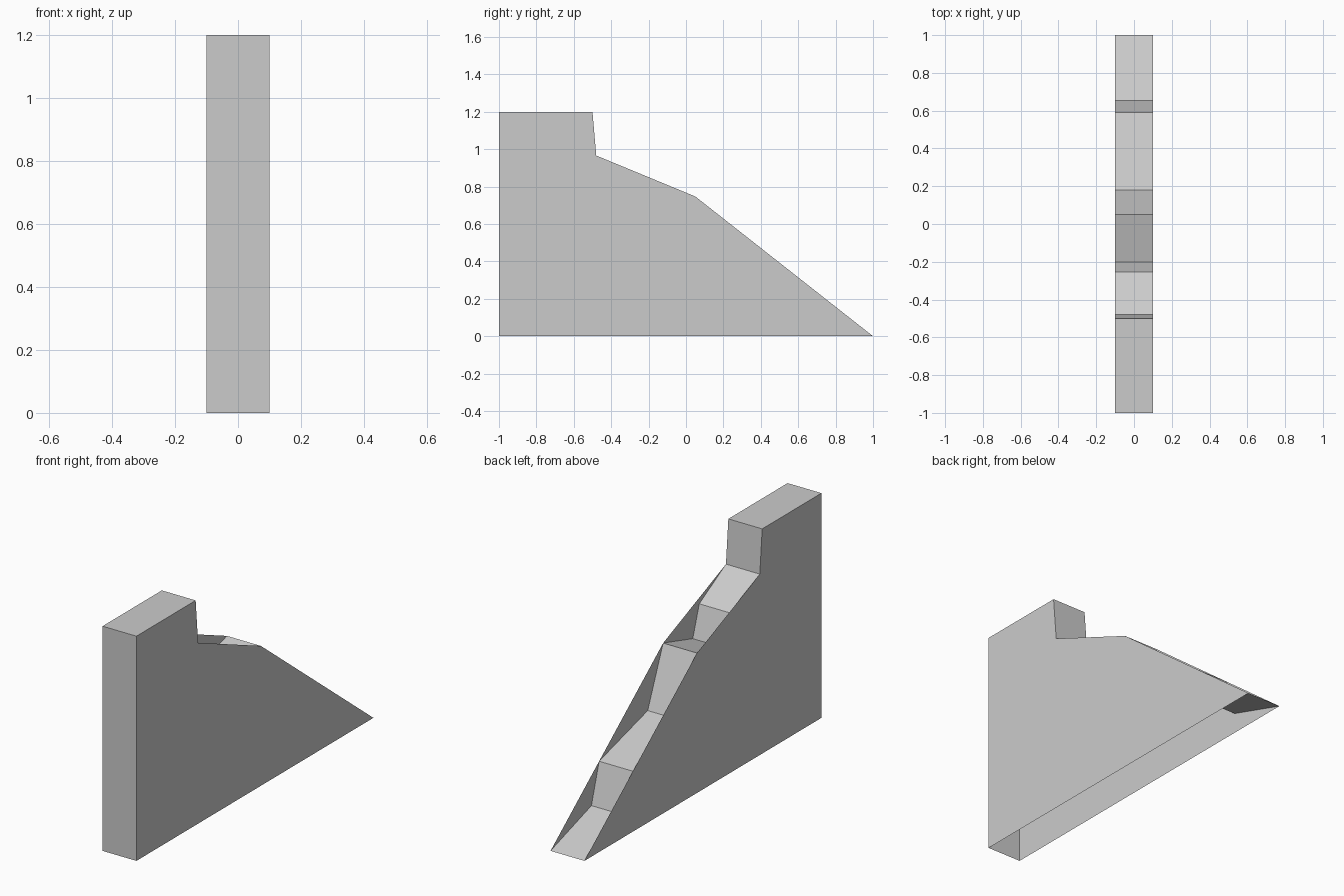
import bpy
import bmesh

cube = bpy.data.objects.get("Cube")
if cube:
    bpy.data.objects.remove(cube, do_unlink=True)

HALF = 0.1  # half thickness of the wall

stone = bpy.data.materials.new("stone_grey")
stone.use_nodes = True
colour = (0.6, 0.6, 0.6, 1)
stone.diffuse_color = colour
stone.node_tree.nodes["Principled BSDF"].inputs["Base Color"].default_value = colour


def add_object(name, bm):
    mesh = bpy.data.meshes.new(name)
    bm.to_mesh(mesh)
    bm.free()
    mesh.materials.append(stone)
    obj = bpy.data.objects.new(name, mesh)
    bpy.context.collection.objects.link(obj)


def strip(name, path):
    """Sweep a (y, z) path across the wall thickness."""
    bm = bmesh.new()
    rows = [[bm.verts.new((x, y, z)) for x in (-HALF, HALF)] for y, z in path]
    for (a, b), (c, d) in zip(rows, rows[1:]):
        bm.faces.new((a, b, d, c))
    add_object(name, bm)


def side(name, x, outline):
    """Flat side panel, wound to face outwards."""
    bm = bmesh.new()
    points = outline if x < 0 else outline[::-1]
    bm.faces.new([bm.verts.new((x, y, z)) for y, z in points][::-1])
    bm.normal_update()
    face = bm.faces[:][0]
    if face.normal.x * x < 0:
        face.normal_flip()
    add_object(name, bm)


# Main corners shared by the skin and the side panels
foot, front_top, back_top = (-1, 0), (-1, 1.2), (-0.5, 1.2)
ledge, shoulder, tip = (-0.48, 0.966), (0.05, 0.747), (1, 0)

# Upright front and flat top of the block
strip("front_and_top", [foot, front_top, back_top])

# Uneven slope sunk between the side panels
strip("broken_slope", [back_top, ledge, (-0.255, 0.84), (-0.2, 0.675), shoulder,
                       (0.18, 0.436), (0.59, 0.322), (0.655, 0.11), tip])

# Side panels, the underside stays open
outline = [foot, front_top, back_top, ledge, shoulder, tip]
for name, x in (("left_side", HALF), ("right_side", -HALF)):
    side(name, x, outline)
